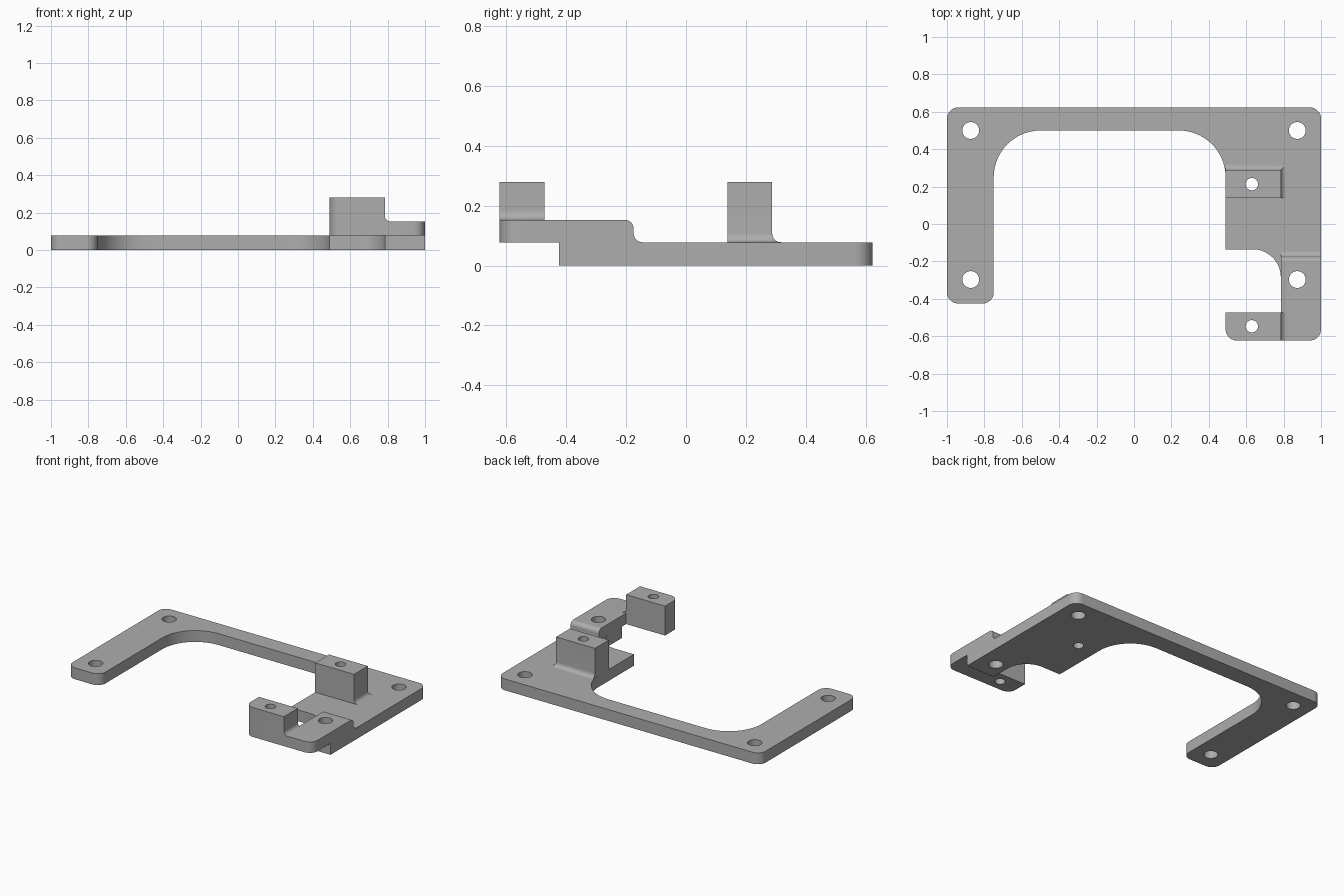
import bpy, bmesh
from math import pi, sin, cos
from mathutils import Vector

cube = bpy.data.objects.get("Cube")
if cube:
    bpy.data.objects.remove(cube, do_unlink=True)

grey = bpy.data.materials.new("plain grey")
grey.use_nodes = True
grey.diffuse_color = (0.42, 0.42, 0.42, 1)
grey.node_tree.nodes["Principled BSDF"].inputs["Base Color"].default_value = grey.diffuse_color

# Shared dimensions
PLATE, STEP, TOP = 0.078, 0.153, 0.28
LEFT, WALL, RIGHT = 0.49, 0.785, 1.0
FRONT, BACK = -0.623, 0.623
ROUND, FILLET = 0.06, 0.03


def rounded(corners, steps=14):
    """Turn (a, b, radius) right-angle corners into an outline with arcs."""
    out = []
    for i, (a, b, r) in enumerate(corners):
        p = Vector((a, b))
        if not r:
            out.append(p)
            continue
        u = (Vector(corners[i - 1][:2]) - p).normalized()
        v = (Vector(corners[(i + 1) % len(corners)][:2]) - p).normalized()
        for k in range(steps + 1):
            t = pi / 2 * k / steps
            out.append(p + u * r * (1 - sin(t)) + v * r * (1 - cos(t)))
    return out


def finish(bm, name):
    bmesh.ops.remove_doubles(bm, verts=bm.verts, dist=1e-5)
    bmesh.ops.recalc_face_normals(bm, faces=bm.faces)
    mesh = bpy.data.meshes.new(name)
    bm.to_mesh(mesh)
    bm.free()
    mesh.materials.append(grey)
    obj = bpy.data.objects.new(name, mesh)
    bpy.context.collection.objects.link(obj)
    return obj


def prism(outline, place, lo, hi):
    """Extrude a 2D outline between lo and hi; place maps (a, b, depth) to xyz."""
    bm = bmesh.new()
    rings = [[bm.verts.new(place(p.x, p.y, d)) for p in outline] for d in (lo, hi)]
    for ring in rings:
        bm.faces.new(ring)
    for i in range(len(outline)):
        bm.faces.new((rings[0][i - 1], rings[0][i], rings[1][i], rings[1][i - 1]))
    return bm


# Flat frame with an open middle and a shelf on its left arm
frame = rounded([
    (-RIGHT, BACK, ROUND), (RIGHT, BACK, ROUND), (RIGHT, -0.425, 0),
    (WALL, -0.425, 0), (WALL, -0.135, 0.15), (LEFT, -0.135, 0),
    (LEFT, 0.5, 0.25), (-0.75, 0.5, 0.25),
    (-0.75, -0.425, ROUND), (-RIGHT, -0.425, ROUND)])
parts = [finish(prism(frame, lambda a, b, d: (a, b, d), 0, PLATE), "base_frame")]

# Raised step with a rounded lip and a fillet down to the frame
split = -0.472
step = rounded([
    (split, PLATE, 0), (split, STEP, 0), (-0.175, STEP, FILLET),
    (-0.175, PLATE, FILLET), (-0.175 + FILLET, PLATE, 0)])
parts.append(finish(prism(step, lambda a, b, d: (d, a, b), WALL, RIGHT), "raised_step"))

# Front bracket: upright block running into the step, outer corners rounded
profile = rounded([
    (LEFT, PLATE, 0), (LEFT, TOP, 0), (WALL, TOP, 0),
    (WALL, STEP, FILLET), (RIGHT, STEP, 0), (RIGHT, PLATE, 0)])
bm = prism(profile, lambda a, b, d: (a, d, b), FRONT, split)
corners = [e for e in bm.edges
           if all(abs(v.co.y - FRONT) < 1e-4 for v in e.verts)
           and any(all(abs(v.co.x - x) < 1e-4 for v in e.verts) for x in (LEFT, RIGHT))]
bmesh.ops.bevel(bm, geom=corners, offset=ROUND, segments=12, profile=0.5, affect='EDGES')
parts.append(finish(bm, "front_bracket"))

# Rear block, flaring into the frame on its back and outer sides
bm = bmesh.new()
levels = [(FILLET * (1 - sin(t)), PLATE + FILLET * (1 - cos(t)))
          for t in (pi / 2 * k / 10 for k in range(11))] + [(0, TOP)]
rings = []
for o, z in levels:
    x, y = WALL + o, 0.288 + o
    rings.append([bm.verts.new((*p, z)) for p in
                  ((LEFT, 0.138), (x, 0.138), (x, y), (LEFT, y))])
for low, high in zip(rings, rings[1:]):
    for i in range(4):
        bm.faces.new((low[i - 1], low[i], high[i], high[i - 1]))
bm.faces.new(rings[0])
bm.faces.new(rings[-1])
parts.append(finish(bm, "rear_block"))

# Screw holes straight through everything
bm = bmesh.new()
holes = [(x, y, 0.045) for x in (-0.873, 0.873) for y in (-0.297, 0.5)]
holes += [(0.63, y, 0.033) for y in (-0.547, 0.213)]
for x, y, r in holes:
    made = bmesh.ops.create_cone(bm, cap_ends=True, segments=40, radius1=r, radius2=r, depth=1)
    bmesh.ops.translate(bm, verts=made["verts"], vec=(x, y, 0.1))
cutter = finish(bm, "hole_cutter")
cutter.hide_render = True

for obj in parts:
    bpy.ops.object.select_all(action='DESELECT')
    obj.select_set(True)
    bpy.context.view_layer.objects.active = obj
    cut = obj.modifiers.new("holes", 'BOOLEAN')
    cut.operation, cut.solver, cut.object = 'DIFFERENCE', 'EXACT', cutter
    bpy.ops.object.modifier_apply(modifier=cut.name)
    bpy.ops.object.shade_smooth_by_angle(angle=pi / 6)

bpy.data.objects.remove(cutter, do_unlink=True)
